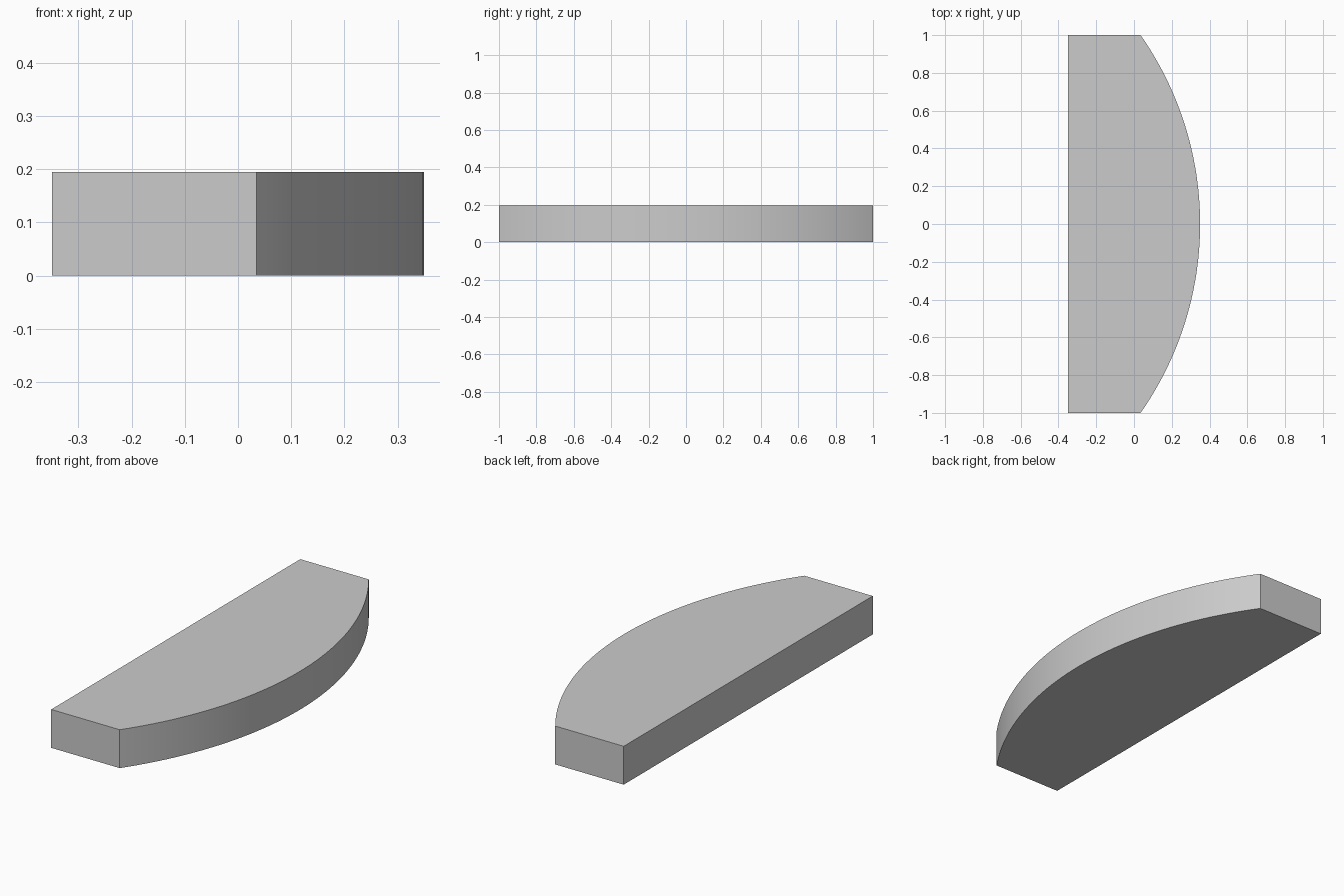
import bpy, bmesh, math

if "Cube" in bpy.data.objects:
    bpy.data.objects.remove(bpy.data.objects["Cube"])

BACK, CORNER, BULGE = -0.35, 0.035, 0.35   # x of flat back, end corners, arc peak
HALF, HEIGHT, STEPS = 1.0, 0.195, 48

# Circular arc through both end corners and the peak
sag = BULGE - CORNER
radius = (HALF ** 2 + sag ** 2) / (2 * sag)
half_angle = math.asin(HALF / radius)
outline = [(BACK, HALF), (BACK, -HALF)]
for i in range(STEPS + 1):
    a = half_angle * (2 * i / STEPS - 1)
    outline.append((BULGE - radius + radius * math.cos(a), radius * math.sin(a)))

# Bow-fronted slab extruded upward
bm = bmesh.new()
base = bm.faces.new([bm.verts.new((x, y, 0)) for x, y in outline])
ext = bmesh.ops.extrude_face_region(bm, geom=[base], use_keep_orig=True)
top = [v for v in ext["geom"] if isinstance(v, bmesh.types.BMVert)]
bmesh.ops.translate(bm, verts=top, vec=(0, 0, HEIGHT))
bmesh.ops.recalc_face_normals(bm, faces=bm.faces)
mesh = bpy.data.meshes.new("bow_front_slab")
bm.to_mesh(mesh)
bm.free()
slab = bpy.data.objects.new("bow_front_slab", mesh)
bpy.context.collection.objects.link(slab)

# Smooth arc, sharp corners
bpy.context.view_layer.objects.active = slab
slab.select_set(True)
bpy.ops.object.shade_smooth_by_angle(angle=math.radians(30))
